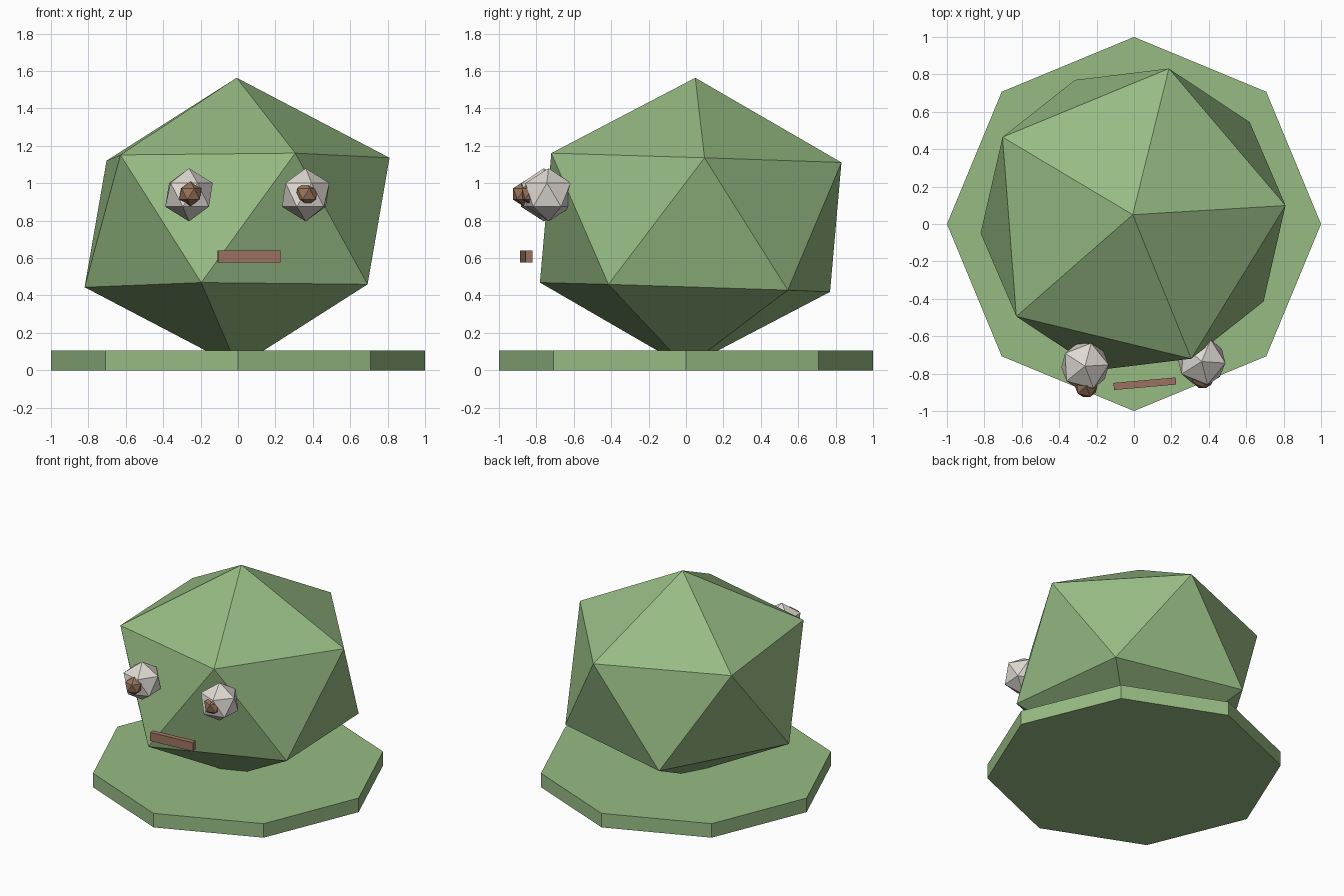
import bpy
import math

cube = bpy.data.objects.get("Cube")
if cube:
    bpy.data.objects.remove(cube, do_unlink=True)


def make_material(name, rgb):
    mat = bpy.data.materials.new(name)
    mat.use_nodes = True
    mat.diffuse_color = (*rgb, 1)
    mat.node_tree.nodes["Principled BSDF"].inputs["Base Color"].default_value = (*rgb, 1)
    return mat


green = make_material("leaf green", (0.31, 0.50, 0.23))
white = make_material("warm white", (0.74, 0.70, 0.65))
brown = make_material("pupil brown", (0.31, 0.17, 0.10))
rust = make_material("mouth brown", (0.33, 0.17, 0.12))


def finish(name, mat):
    obj = bpy.context.object
    obj.name = obj.data.name = name
    obj.data.materials.append(mat)
    return obj


def icosahedron(name, mat, radius, location, turn=0.0, lean=0.0, height=1.0):
    bpy.ops.mesh.primitive_ico_sphere_add(subdivisions=1, radius=radius, location=location)
    obj = finish(name, mat)
    obj.scale.z = height
    obj.rotation_euler = (lean, 0, math.radians(turn))
    return obj


# Flat octagonal base with a corner facing the front
bpy.ops.mesh.primitive_cylinder_add(vertices=8, radius=1, depth=0.105, location=(0, 0, 0.0525))
finish("base", green)

# Squashed body, leaning slightly back
icosahedron("body", green, 0.915, (-0.005, 0.025, 0.79), turn=4.4, lean=-0.032, height=0.846)

# Eyes and pupils
for side, eye_at, pupil_at, turn in (
    ("right", (-0.262, -0.76, 0.938), (-0.255, -0.868, 0.943), 3),
    ("left", (0.362, -0.735, 0.938), (0.368, -0.82, 0.943), -4),
):
    icosahedron(side + "_eye", white, 0.142, eye_at, turn)
    icosahedron(side + "_pupil", brown, 0.067, pupil_at, turn)

# Mouth bar
bpy.ops.mesh.primitive_cube_add(size=1, location=(0.058, -0.854, 0.608))
mouth = finish("mouth", rust)
mouth.scale = (0.334, 0.038, 0.064)
mouth.rotation_euler.z = math.radians(5)
